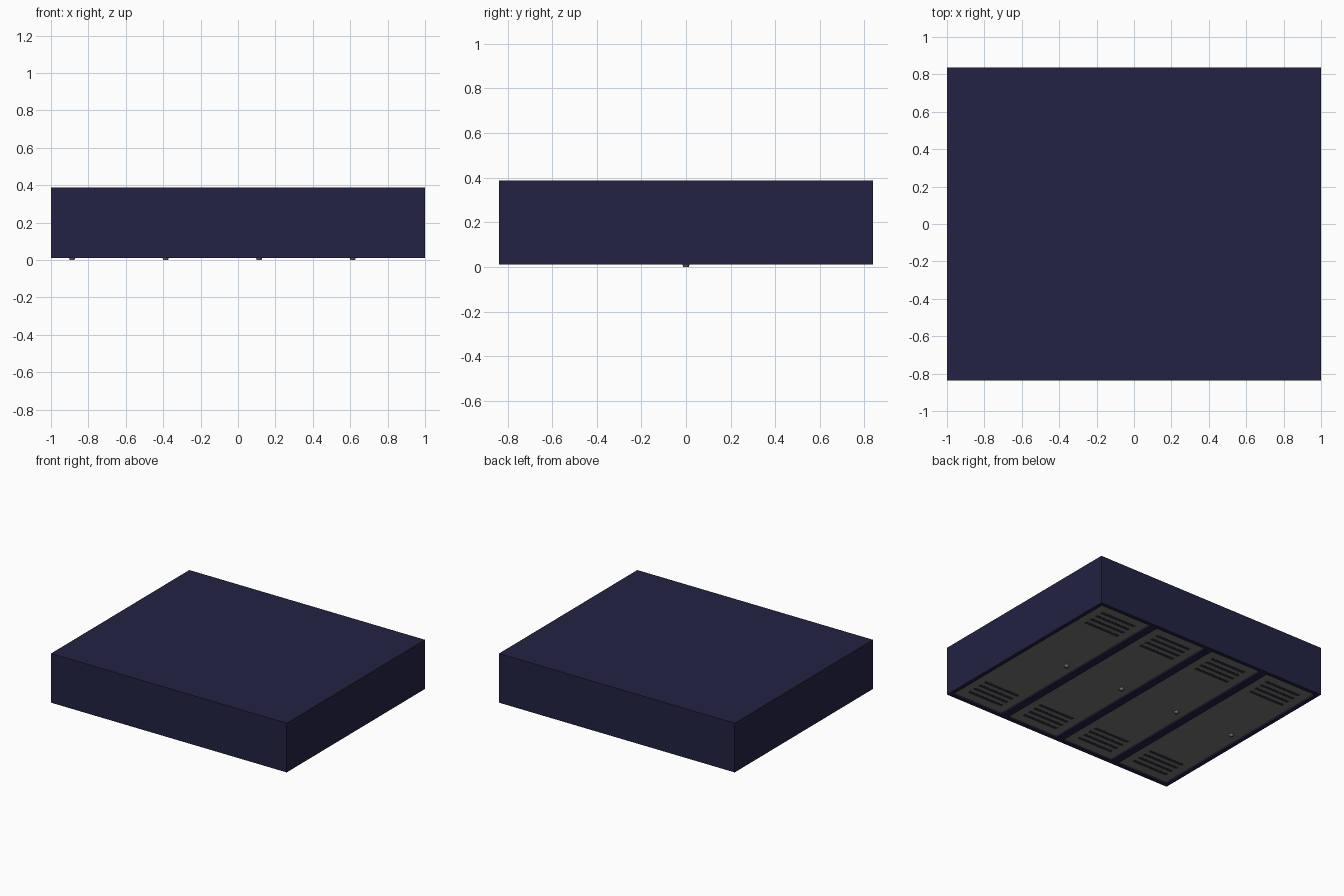
import bpy, bmesh
from mathutils import Matrix

if "Cube" in bpy.data.objects:
    bpy.data.objects.remove(bpy.data.objects["Cube"])


def material(name, rgb):
    m = bpy.data.materials.new(name)
    m.diffuse_color = (*rgb, 1)
    m.use_nodes = True
    m.node_tree.nodes["Principled BSDF"].inputs["Base Color"].default_value = m.diffuse_color
    return m


navy = material("navy_paint", (0.016, 0.016, 0.056))
grey = material("door_grey", (0.18, 0.18, 0.18))
dark = material("vent_dark", (0.03, 0.03, 0.045))
metal = material("knob_metal", (0.14, 0.14, 0.15))


def finish(name, bm, mat):
    me = bpy.data.meshes.new(name)
    bm.to_mesh(me)
    bm.free()
    me.materials.append(mat)
    ob = bpy.data.objects.new(name, me)
    bpy.context.collection.objects.link(ob)
    return ob


def box(bm, x0, x1, y0, y1, z0, z1):
    mat = Matrix.Translation(((x0 + x1) / 2, (y0 + y1) / 2, (z0 + z1) / 2))
    mat = mat @ Matrix.Diagonal((x1 - x0, y1 - y0, z1 - z0, 1))
    bmesh.ops.create_cube(bm, size=1, matrix=mat)


HX, HY, Z0, Z1 = 1.0, 0.838, 0.01, 0.387
RIM = 0.03       # frame width around each door
DOOR_Z = 0.018   # door face, slightly recessed behind the frame
centres = [-0.75, -0.25, 0.25, 0.75]

# Cabinet lying on its doors: one block whose underside is inset into four bays
bm = bmesh.new()
xs = [-HX]
for c in centres:
    xs += [c - 0.25 + RIM, c + 0.25 - RIM]
xs.append(HX)
ys = [-HY, -HY + RIM, HY - RIM, HY]
box(bm, -HX, HX, -HY, HY, Z0, Z1)
for axis, cuts in (((1, 0, 0), xs[1:-1]), ((0, 1, 0), ys[1:-1])):
    for v in cuts:
        bmesh.ops.bisect_plane(bm, geom=bm.verts[:] + bm.edges[:] + bm.faces[:],
                               plane_co=[a * v for a in axis], plane_no=axis)
bm.normal_update()
bays = [f for f in bm.faces if f.normal.z < -0.9
        and abs(f.calc_center_median().y) < 0.1
        and any(abs(f.calc_center_median().x - c) < 0.05 for c in centres)]
ext = bmesh.ops.extrude_discrete_faces(bm, faces=bays)
for f in ext["faces"]:
    bmesh.ops.translate(bm, verts=f.verts[:], vec=(0, 0, 0.03))
finish("locker_cabinet", bm, navy)

for i, c in enumerate(centres, 1):
    # Door panel
    bm = bmesh.new()
    w = 0.25 - RIM - 0.004
    box(bm, c - w, c + w, -HY + RIM + 0.004, HY - RIM - 0.004, DOOR_Z, 0.036)
    finish(f"door_{i}", bm, grey)

    # Vent slots at both ends of the door
    bm = bmesh.new()
    for side in (-1, 1):
        for k in range(4):
            y = side * (0.545 + k * 0.058)
            box(bm, c - 0.15, c + 0.15, y - 0.013, y + 0.013, DOOR_Z - 0.001, DOOR_Z + 0.004)
    finish(f"door_vents_{i}", bm, dark)

    # Round knob
    bm = bmesh.new()
    bmesh.ops.create_cone(bm, cap_ends=True, segments=16, radius1=0.013, radius2=0.019,
                          depth=0.022, matrix=Matrix.Translation((c - 0.137, 0, 0.011)))
    finish(f"door_knob_{i}", bm, metal)
